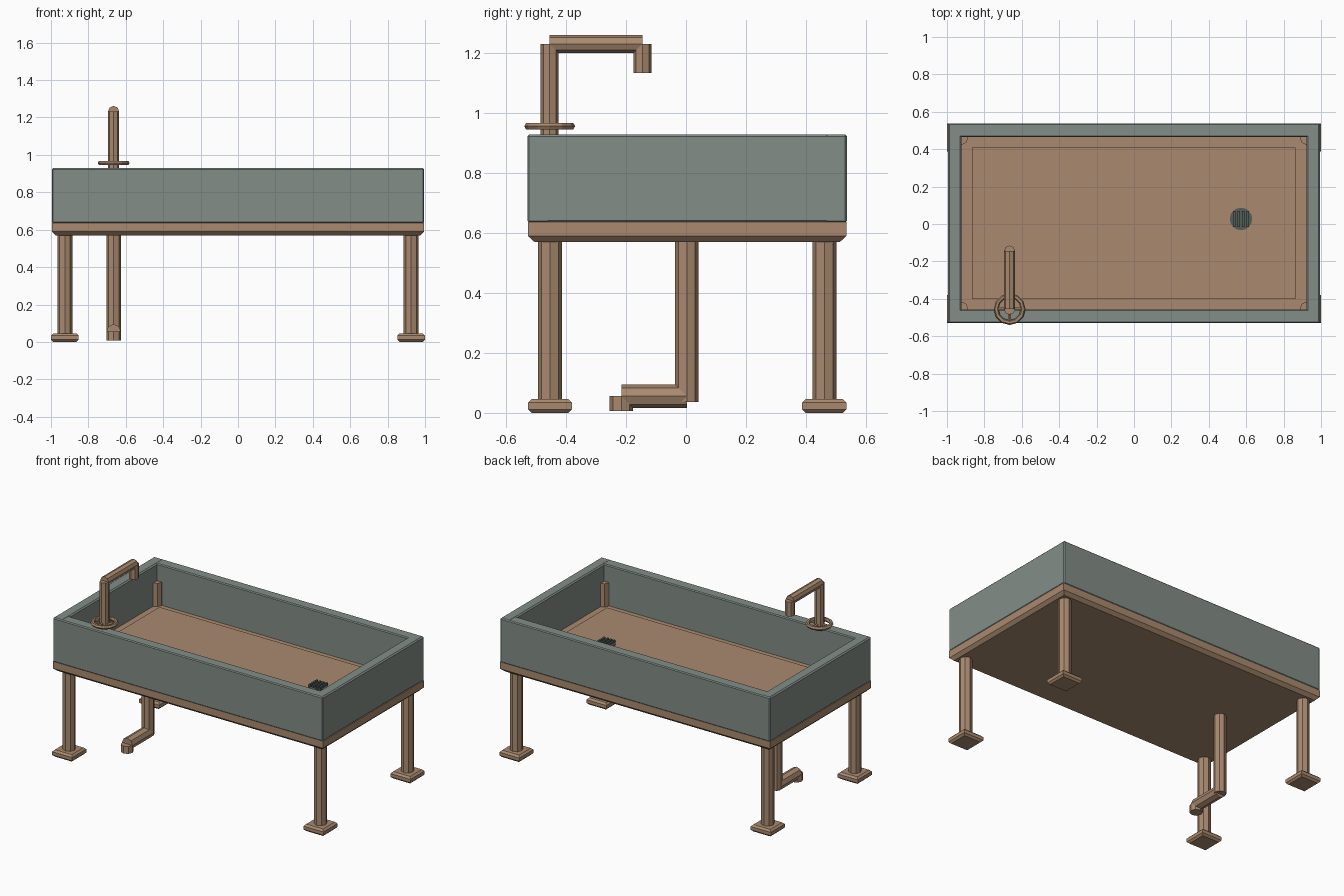
import bpy, bmesh, math
from mathutils import Vector

if "Cube" in bpy.data.objects:
    bpy.data.objects.remove(bpy.data.objects["Cube"])

def material(name, rgb):
    m = bpy.data.materials.new(name)
    m.diffuse_color = (*rgb, 1)
    m.use_nodes = True
    m.node_tree.nodes["Principled BSDF"].inputs["Base Color"].default_value = m.diffuse_color
    return m

COPPER = material("copper", (0.40, 0.255, 0.16))
STONE = material("grey_stone", (0.225, 0.268, 0.245))
GRATE = material("dark_grate", (0.085, 0.11, 0.095))
YC = 0.004   # tub centre in y

def finish(name, mat, bevel=0):
    o = bpy.context.object
    o.name = name
    o.data.materials.append(mat)
    if bevel:
        b = o.modifiers.new("edge_bevel", 'BEVEL')
        b.width, b.segments = bevel, 1
    return o

def box(name, lo, hi, mat, bevel=0):
    lo, hi = Vector(lo), Vector(hi)
    bpy.ops.mesh.primitive_cube_add(size=1, location=(lo + hi) / 2)
    bpy.context.object.scale = hi - lo
    bpy.ops.object.transform_apply(location=False, rotation=False, scale=True)
    return finish(name, mat, bevel)

def stack(name, x, y, layers, mat):
    """Rectangular plate lofted through (half_x, half_y, z) layers."""
    bm = bmesh.new()
    rings = [[bm.verts.new((sx * hx, sy * hy, z)) for sx, sy in ((-1, -1), (1, -1), (1, 1), (-1, 1))]
             for hx, hy, z in layers]
    bm.faces.new(rings[0][::-1])
    bm.faces.new(rings[-1])
    for a, b in zip(rings, rings[1:]):
        for i in range(4):
            j = (i + 1) % 4
            bm.faces.new((a[i], a[j], b[j], b[i]))
    me = bpy.data.meshes.new(name)
    bm.to_mesh(me)
    bm.free()
    me.materials.append(mat)
    o = bpy.data.objects.new(name, me)
    o.location = (x, y, 0)
    bpy.context.collection.objects.link(o)

def rod(name, a, b, r, mat=COPPER, sides=8):
    a, b = Vector(a), Vector(b)
    d = b - a
    bpy.ops.mesh.primitive_cylinder_add(vertices=sides, radius=r, depth=d.length, location=(a + b) / 2)
    bpy.context.object.rotation_euler = d.to_track_quat('Z', 'Y').to_euler()
    return finish(name, mat)

# base slab, chamfered on its lower edges
stack("base_slab", 0, YC, [(0.975, 0.509, 0.57), (0.995, 0.531, 0.59), (0.995, 0.531, 0.637)], COPPER)

# tub floor and its raised inner panel
box("tub_floor", (-0.93, YC - 0.47, 0.63), (0.93, YC + 0.47, 0.66), COPPER)
box("floor_panel", (-0.866, YC - 0.406, 0.65), (0.864, YC + 0.406, 0.675), COPPER)

# tub walls, overlapping at the corners
for s, n in ((-1, "left"), (1, "right")):
    x = sorted((s * 0.995, s * 0.922))
    box(n + "_wall", (x[0], YC - 0.533, 0.635), (x[1], YC + 0.533, 0.93), STONE, 0.008)
for s, n in ((-1, "front"), (1, "back")):
    y = sorted((YC + s * 0.5335, YC + s * 0.460))
    box(n + "_wall", (-0.9945, y[0], 0.635), (0.9945, y[1], 0.929), STONE, 0.006)

# legs run up through the corners, with chamfered square feet
for sx, nx in ((-1, "left"), (1, "right")):
    for sy, ny in ((-1, "front"), (1, "back")):
        x, y = sx * 0.926, YC + sy * 0.458
        rod(f"{ny}_{nx}_leg", (x, y, 0.03), (x, y, 0.815), 0.04)
        stack(f"{ny}_{nx}_foot", x, y, [(0.062, 0.062, 0), (0.074, 0.074, 0.012),
                                        (0.074, 0.074, 0.034), (0.062, 0.062, 0.046)], COPPER)

# floor drain with grate bars
DX, DY = 0.572, 0.027
rod("drain_disc", (DX, DY, 0.65), (DX, DY, 0.683), 0.06, GRATE, 16)
for i in range(4):
    x = DX + (i - 1.5) * 0.024
    box("drain_bar", (x - 0.006, DY - 0.042, 0.675), (x + 0.006, DY + 0.042, 0.697), GRATE)

# tap: riser, arm, spout
PX, PY = -0.665, -0.455
rod("tap_riser", (PX, PY, 0.92), (PX, PY, 1.232), 0.03)
rod("tap_arm", (PX, PY, 1.232), (PX, -0.145, 1.232), 0.03)
rod("tap_spout", (PX, -0.145, 1.232), (PX, -0.145, 1.135), 0.03)

# tap handwheel with spokes
wheel = Vector((PX, PY, 0.957))
bpy.ops.mesh.primitive_torus_add(major_segments=12, minor_segments=6, major_radius=0.072,
                                 minor_radius=0.013, location=wheel)
finish("tap_handwheel", COPPER)
for i in range(2):
    a = math.pi / 2 * i
    d = Vector((math.cos(a), math.sin(a), 0)) * 0.073
    rod("handwheel_spoke", wheel - d, wheel + d, 0.009, sides=6)

# waste pipe under the tub
rod("waste_riser", (PX, 0.003, 0.037), (PX, 0.003, 0.575), 0.039)
rod("waste_arm", (PX, 0.003, 0.056), (PX, -0.216, 0.056), 0.039)
rod("waste_outlet", (PX, -0.216, 0.056), (PX, -0.216, 0.007), 0.039)
